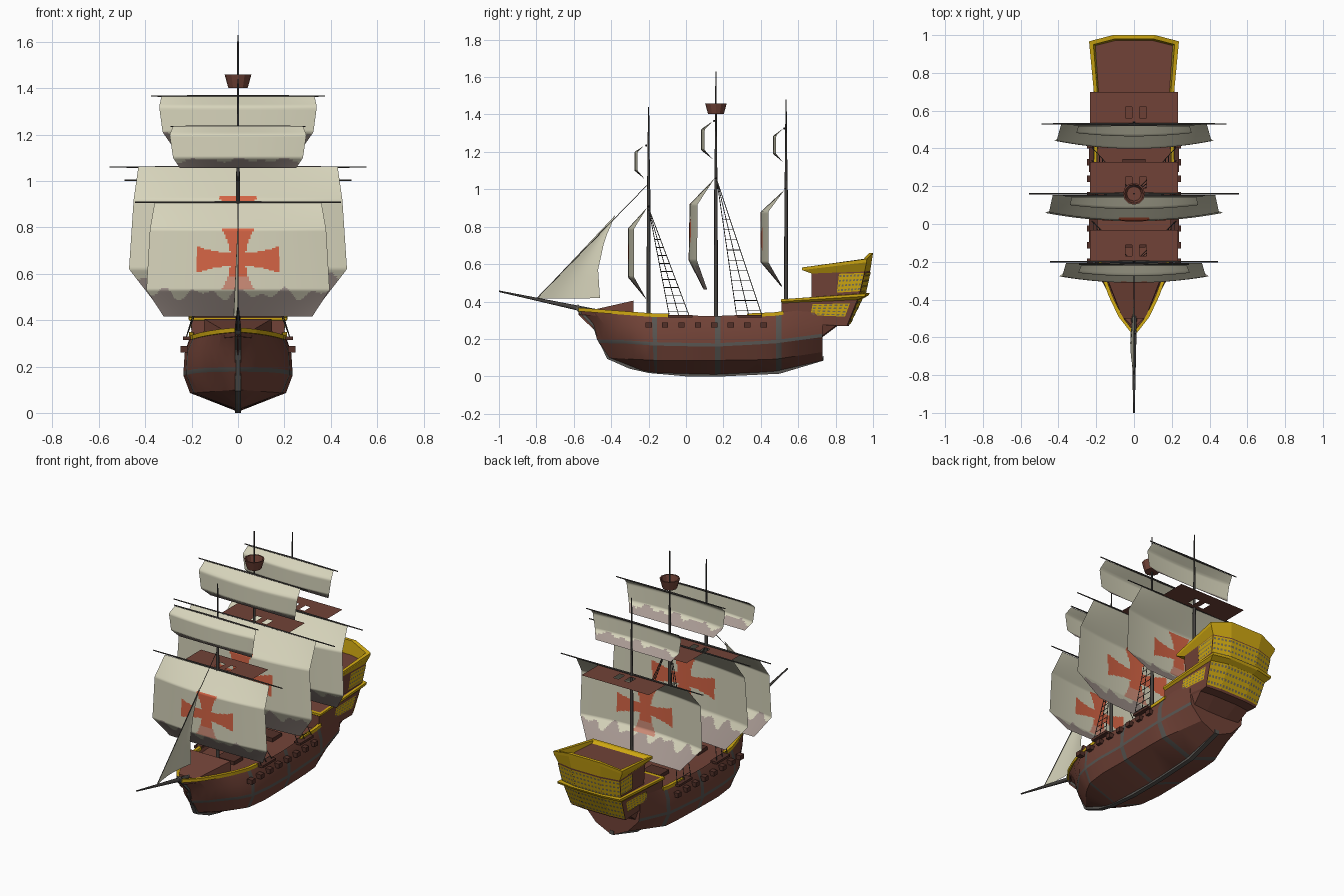
import bpy, bmesh, math
from mathutils import Vector as V

if "Cube" in bpy.data.objects:
    bpy.data.objects.remove(bpy.data.objects["Cube"])

def mat(name, r, g, b):
    m = bpy.data.materials.new(name)
    m.diffuse_color = (r, g, b, 1)
    m.use_nodes = True
    m.node_tree.nodes["Principled BSDF"].inputs["Base Color"].default_value = m.diffuse_color
    return m

WOOD = mat("brown_wood", .165, .055, .038)
DARK = mat("dark_wood", .085, .03, .022)
IRON = mat("grey_timber", .095, .09, .082)
SPAR = mat("spar_grey", .06, .055, .05)
GOLD = mat("gold_trim", .62, .39, .006)
SLOT = mat("window_grey", .17, .15, .1)
CLOTH = mat("sail_cloth", .68, .66, .5)
STAIN = mat("sail_stain", .39, .32, .29)
RED = mat("cross_red", .67, .13, .06)
PINK = mat("cross_faded", .62, .27, .19)

def make(name, verts, faces, mats, idx=None, mirror=False, smooth=None):
    me = bpy.data.meshes.new(name)
    me.from_pydata([tuple(v) for v in verts], [], faces)
    for m in mats:
        me.materials.append(m)
    if idx:
        me.polygons.foreach_set("material_index", idx)
    bm = bmesh.new(); bm.from_mesh(me)
    bmesh.ops.recalc_face_normals(bm, faces=bm.faces)
    bm.to_mesh(me); bm.free()
    ob = bpy.data.objects.new(name, me)
    bpy.context.collection.objects.link(ob)
    if smooth:
        bpy.context.view_layer.objects.active = ob
        ob.select_set(True)
        bpy.ops.object.shade_smooth_by_angle(angle=math.radians(smooth))
        ob.select_set(False)
    if mirror:
        ob.modifiers.new("mirror", 'MIRROR')
    return ob

def loft(name, rings, mats, rule=lambda i, j: 0, closed=True, caps=True, mirror=False, smooth=None):
    n = len(rings[0])
    verts = [p for r in rings for p in r]
    faces, idx = [], []
    for i in range(len(rings) - 1):
        for j in range(n if closed else n - 1):
            k = (j + 1) % n
            faces.append((i*n + j, i*n + k, (i+1)*n + k, (i+1)*n + j))
            idx.append(rule(i, j))
    if caps:
        faces += [tuple(range(n)), tuple(range((len(rings)-1)*n, len(rings)*n))]
        idx += [0, 0]
    return make(name, verts, faces, mats, idx, mirror, smooth)

def rods(name, segs, m, sides=8, mirror=False):
    """Several tapered rods (start, end, radius, end radius) as one object."""
    verts, faces = [], []
    for a, b, r1, r2 in segs:
        a, b = V(a), V(b)
        q = (b - a).to_track_quat('Z', 'Y')
        o = len(verts)
        for p, r in ((a, r1), (b, r2)):
            verts += [p + q @ V((r*math.cos(t*math.tau/sides), r*math.sin(t*math.tau/sides), 0)) for t in range(sides)]
        faces += [(o+t, o+(t+1) % sides, o+sides+(t+1) % sides, o+sides+t) for t in range(sides)]
        faces += [tuple(range(o, o+sides)), tuple(range(o+sides, o+2*sides))]
    return make(name, verts, faces, [m], mirror=mirror, smooth=50)

def boxes(name, items, m, mirror=False):
    verts, faces = [], []
    for (x, y, z), (a, b, c) in items:
        o = len(verts)
        verts += [(x+i*a/2, y+j*b/2, z+k*c/2) for i in (-1, 1) for j in (-1, 1) for k in (-1, 1)]
        faces += [tuple(o+t for t in f) for f in ((0,1,3,2), (4,6,7,5), (0,4,5,1), (2,3,7,6), (0,2,6,4), (1,5,7,3))]
    return make(name, verts, faces, [m], mirror=mirror)

def interp(t, pts):
    """Linear interpolation in a list of (key, value...)."""
    for a, b in zip(pts, pts[1:]):
        if t <= b[0]:
            k = (t - a[0]) / (b[0] - a[0])
            return [u + (w - u)*k for u, w in zip(a[1:], b[1:])]
    return list(pts[-1][1:])

# --- Hull: keel, bilge, wale low, wale high, upper, rail
STEM = (-.29, -.415, -.465, -.475, -.5, -.575)
HEIGHT = [(0, .05, .10, .178, .196, .28, .36), (.15, .03, .092, .175, .193, .27, .345),
          (.3, .02, .086, .165, .183, .26, .33), (.55, .01, .085, .158, .176, .255, .322),
          (.8, .025, .09, .175, .193, .27, .335), (1, .085, .13, .21, .228, .29, .37)]
WIDTH = [(0, .003, .008, .008, .008, .008, .008), (.06, .012, .05, .075, .08, .085, .07),
         (.14, .014, .105, .135, .14, .145, .122), (.22, .015, .15, .19, .192, .19, .16),
         (.31, .015, .19, .222, .222, .218, .19), (.42, .015, .207, .235, .235, .23, .204),
         (.8, .015, .2, .233, .233, .228, .204), (1, .015, .11, .185, .188, .195, .195)]

def hull_pt(s, j):
    y = -.575 + 1.305*s + (STEM[j] + .575)*max(0, 1 - s/.32)
    return V((interp(s, WIDTH)[j], y, interp(s, HEIGHT)[j]))

ribs = (.3, .56, .81)
S = sorted({0, .03, .06, .1, .14, .18, .22, .26, .36, .42, .49, .65, .73, .9, 1, *ribs, *[r + .022 for r in ribs]})
sections = []
for s in S:
    p = [hull_pt(s, j) for j in range(6)]
    edge = V((max(.001, p[5].x - .012), p[5].y, p[5].z - .03))
    sections.append([V((0, p[0].y, p[0].z))] + p + [edge, V((0, edge.y, edge.z))])
loft("hull", sections, [WOOD, IRON], lambda i, j: int(j == 3 or (S[i] in ribs and j < 6)),
     closed=False, mirror=True, smooth=20)

# --- Keel and stem timber
path = [(-.59, .365, 0), (-.5, .275, 0), (-.42, .098, 0), (-.3, .045, 0), (-.2, .022, 0), (0, .004, 0), (.2, .004, 0), (.5, .018, 0), (.735, .088, 0)]
loft("keel", [[(x, y + d*.6*(y < -.25), z + d) for x, d in ((-.014, -.004), (.014, -.004), (.014, .02), (-.014, .02))]
              for y, z, _ in path], [IRON])

# --- Gold rails on the bow and the waist
def rail(name, s0, s1, n):
    rings = []
    for i in range(n + 1):
        p = hull_pt(s0 + (s1 - s0)*i/n, 5)
        rings.append([p + V((a, 0, b)) for a, b in ((-.012, -.012), (.008, -.012), (.008, .007), (-.012, .007))])
    loft(name, rings, [GOLD], mirror=True)
rail("bow_rail", 0, .37, 12)
rail("waist_rail", .69, .84, 4)

# --- Forecastle wedge
loft("forecastle", [[(-.06, -.5, .33), (.06, -.5, .33), (.06, -.5, .355), (-.06, -.5, .355)],
                    [(-.15, -.28, .31), (.15, -.28, .31), (.145, -.28, .405), (-.145, -.28, .405)]], [WOOD])

# --- Stern: rings given as front, side and back corner of one half
def ring(f, s, c):
    h = [V(f), V(s), V(c)]
    return h + [V((-p.x, p.y, p.z)) for p in reversed(h)]
q_lo = ((.2, .51, .3), (.185, .86, .27), (.09, .87, .27))
q_hi = ((.2, .51, .405), (.2, .92, .42), (.09, .945, .425))
loft("quarterdeck", [ring((.19, .52, .25), (.16, .72, .21), (.07, .73, .21)),
                     ring((.2, .51, .28), (.175, .8, .27), (.08, .81, .27)), ring(*q_lo), ring(*q_hi)], [WOOD])
loft("quarterdeck_trim", [ring((.2, .515, .392), (.2, .92, .41), (.09, .945, .415)),
                          ring((.212, .508, .4), (.215, .955, .428), (.1, .975, .432)),
                          ring((.212, .508, .412), (.215, .96, .442), (.1, .982, .446)),
                          ring((.195, .53, .412), (.2, .93, .442), (.095, .95, .446))],
     [GOLD, WOOD], lambda i, j: 0).data.polygons[-1].material_index = 1
c_lo = ((.18, .672, .41), (.2, .925, .43), (.09, .955, .43))
c_hi = ((.19, .672, .55), (.212, .955, .56), (.1, .985, .565))
loft("stern_castle", [ring(*c_lo), ring(*c_hi), ring((.205, .62, .568), (.235, .965, .61), (.11, .997, .64)),
                      ring((.205, .62, .582), (.238, .967, .628), (.112, 1, .66)),
                      ring((.19, .64, .582), (.215, .95, .628), (.1, .98, .66)),
                      ring((.185, .66, .572), (.205, .945, .575), (.095, .972, .575))],
     [WOOD, GOLD], lambda i, j: int(i > 0))

# --- Gold window panels on the stern (half, mirrored)
pv, pf, pm = [], [], []
def panel(a, b, c, d, cols, rows, u0=0.0, u1=1.0, v0=.08, v1=.95):
    a, b, c, d = map(V, (a, b, c, d))
    n = (b - a).cross(d - a).normalized()
    mid = (a + b + c + d)/4
    if n.dot(mid - V((0, .6, mid.z))) < 0:
        n = -n
    def quad(l, r, lo, hi, off, m):
        o = len(pv)
        for u, v in ((l, lo), (r, lo), (r, hi), (l, hi)):
            u, v = u0 + (u1-u0)*u, v0 + (v1-v0)*v
            pv.append(a.lerp(b, u).lerp(d.lerp(c, u), v) + n*off)
        pf.append((o, o+1, o+2, o+3)); pm.append(m)
    quad(0, 1, 0, 1, .004, 0)
    for i in range(cols):
        for j in range(rows):
            quad((i+.2)/cols, (i+.75)/cols, (j+.3)/rows, (j+.7)/rows, .006, 1)
for lo, hi, u0, u1, v0, v1 in ((c_lo, c_hi, .52, 1, .2, .95), (q_lo, q_hi, .42, .92, .32, .8)):
    panel(lo[0], lo[1], hi[1], hi[0], 7, 4, u0, u1, v0, v1)
    panel(lo[1], lo[2], hi[2], hi[1], 5, 4)
    panel(lo[2], (0, *lo[2][1:]), (0, *hi[2][1:]), hi[2], 4, 4)
make("stern_windows", pv, pf, [GOLD, SLOT], pm, mirror=True)

# --- Gun ports, shroud channels and deck fittings
boxes("gun_ports", [((.232, -.2 + i*.088, .275), (.034, .034, .028)) for i in range(8)], DARK, True)
boxes("shroud_channels", [((.215, y, .322), (.045, .13, .014)) for y in (-.03, .34)], DARK, True)
boxes("deck_hatches", [((0, y, .305), (.12, .09, .03)) for y in (-.08, .06, .3)], DARK)

# --- Masts, crow's nest, bowsprit
MASTS = {"fore": (-.2, 1.44), "main": (.16, 1.63), "mizzen": (.535, 1.48)}
for n, (y, top) in MASTS.items():
    rods(n + "_mast", [((0, y, .28), (0, y, 1.0), .011, .009), ((0, y, 1.0), (0, y, top), .008, .003)], SPAR)
nest = [[(r*math.cos(t*math.tau/12), .16 + r*math.sin(t*math.tau/12), z) for t in range(12)]
        for r, z in ((.042, 1.402), (.058, 1.46), (.05, 1.46), (.038, 1.415))]
loft("crows_nest", nest, [WOOD])
rods("bowsprit", [((0, -1, .455), (0, -.45, .338), .004, .016)], SPAR)
rods("jib_stay", [((0, -.8, .415), (0, -.21, 1.02), .002, .002)], SPAR, 5)

# --- Sails: profile rows are (z, forward offset, half width), from foot to head
def sail(name, y0, prof, cross=None, scale=1):
    cols, rows = (100, 76) if cross else (60, 24)
    z0, z1 = prof[0][0], prof[-1][0]
    verts, faces, idx = [], [], []
    for i in range(rows + 1):
        z = z0 + (z1 - z0)*i/rows
        dy, w = interp(z, prof)
        for j in range(cols + 1):
            u = 2*j/cols - 1
            verts.append((u*w, y0 - .006 + dy*(1 - .32*u*u), z))
    for i in range(rows):
        for j in range(cols):
            a = i*(cols+1) + j
            faces.append((a, a+1, a+cols+2, a+cols+1))
            x = (verts[a][0] + verts[a+cols+2][0])/2
            z = (verts[a][2] + verts[a+cols+2][2])/2
            h = (z1 - z0)*.2
            m = int(z < z0 + h + h*.17*math.sin(36*x + 1) + h*.15*math.cos(61*x))
            if cross:
                p, q = abs(x)/scale, abs(z - cross)/scale
                if (p < .18 and q < .026 + .032*(p/.18)**2) or (q < .133 and p < .032 + .04*(q/.133)**2):
                    m = 3 if z < cross - .07*scale else 2
            idx.append(m)
    make(name, verts, faces, [CLOTH, STAIN, RED, PINK], idx, smooth=60)

sail("fore_sail", -.2, [(.415, -.01, .32), (.53, -.105, .395), (.79, -.105, .38), (.905, 0, .36)], .662)
sail("main_sail", .16, [(.465, -.06, .35), (.62, -.14, .47), (.92, -.135, .45), (1.06, 0, .43)], .775, 1.2)
sail("mizzen_sail", .535, [(.48, -.02, .32), (.61, -.13, .42), (.88, -.13, .41), (1.0, 0, .385)], .735, 1.07)
sail("fore_topsail", -.215, [(1.055, 0, .25), (1.1, -.055, .28), (1.2, -.055, .295), (1.235, 0, .28)])
sail("main_topsail", .15, [(1.16, 0, .29), (1.21, -.065, .325), (1.32, -.065, .34), (1.365, 0, .33)])
sail("mizzen_topsail", .525, [(1.145, 0, .26), (1.19, -.055, .29), (1.285, -.055, .305), (1.325, 0, .295)])

# --- Jib: rows from foot to peak between stay and hollow leech
luff = [(0, -.8, .415), (1, -.38, .86)]
leech = [(0, -.46, .418), (.4, -.47, .57), (.75, -.435, .73), (1, -.379, .86)]
jib = []
for i in range(11):
    a, b = interp(i/10, luff), interp(i/10, leech)
    jib.append([(-.02*math.sin(math.pi*k/8)*(1 - i/10), a[0] + (b[0]-a[0])*k/8, a[1] + (b[1]-a[1])*k/8) for k in range(9)])
loft("jib", jib, [CLOTH], closed=False, caps=False, smooth=60)

# --- Yards and the flat platforms behind them
for n, y, z, w in (("fore", -.2, .908, .445), ("main", .16, 1.06, .555), ("mizzen", .53, 1.003, .49),
                   ("fore_top", -.213, 1.235, .29), ("main_top", .15, 1.366, .375), ("mizzen_top", .525, 1.326, .32)):
    rods(n + "_yard", [((-w, y, z), (0, y, z), .003, .006), ((0, y, z), (w, y, z), .006, .003)], SPAR, 6)
    if "top" not in n:
        xs, ys = (-.232, -.045, -.01, .03, .065, .232), (y, y + .03, y + .09, y + .168)
        cells = [(i, j) for i in range(5) for j in range(3) if not (j == 1 and i in (1, 3))]
        make(n + "_platform", [(x, v, z - .004) for v in ys for x in xs],
             [(j*6+i, j*6+i+1, j*6+i+7, j*6+i+6) for i, j in cells], [WOOD])

# --- Shrouds with ratlines
for n, y, z, feet in (("fore", -.2, .9, (-.09, -.04, .015)), ("main", .165, 1.05, (.27, .335, .405))):
    top = V((.005, y, z))
    ends = [V((.222, f, .33)) for f in feet]
    segs = [(top, e, .0022, .0022) for e in ends]
    for i in range(1, 11):
        k = .22 + .075*i
        segs.append((top.lerp(ends[0], k), top.lerp(ends[2], k), .0018, .0018))
    rods(n + "_shrouds", segs, SPAR, 5, mirror=True)
